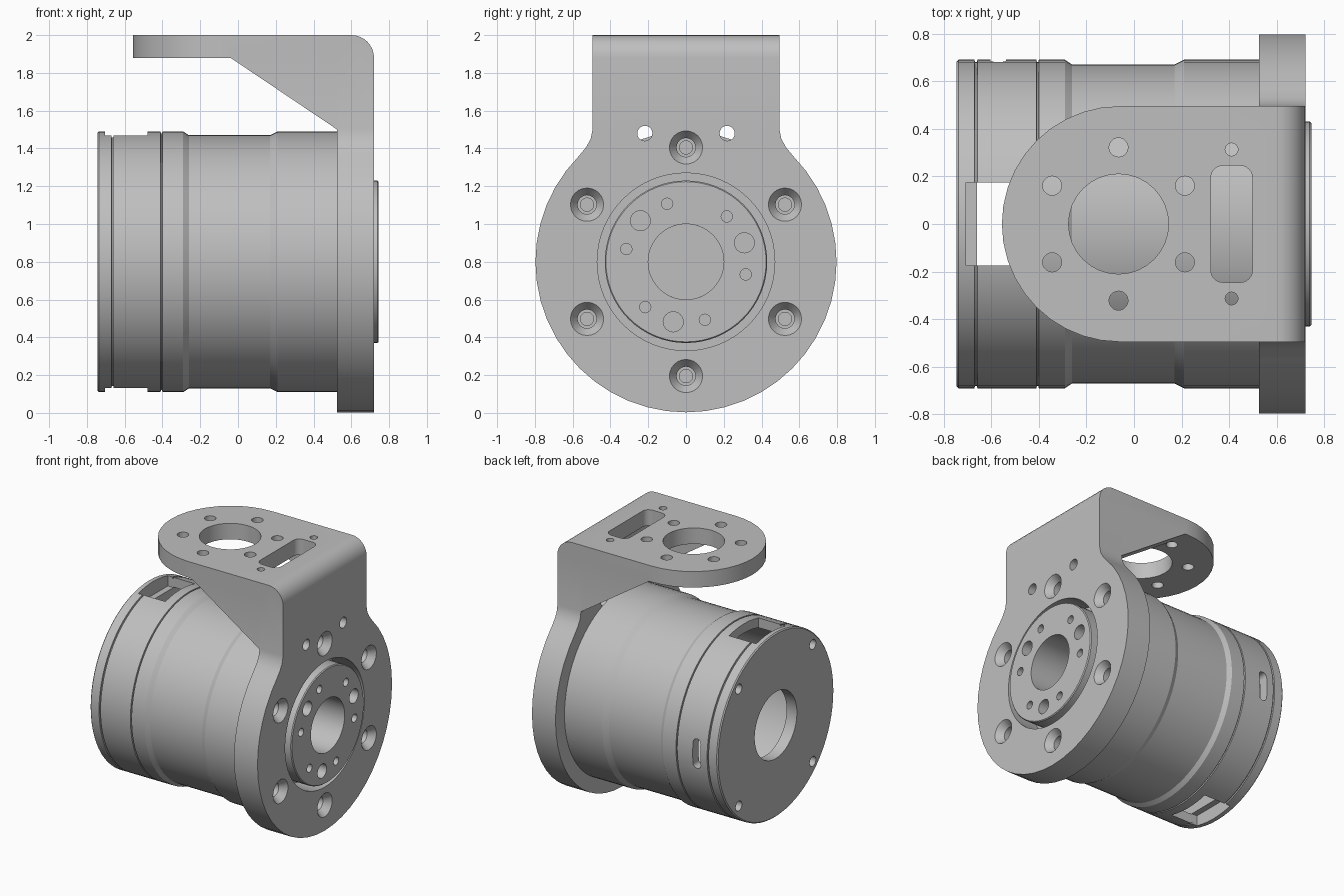
import bpy, bmesh
from math import sin, cos, pi, radians

if "Cube" in bpy.data.objects:
    bpy.data.objects.remove(bpy.data.objects["Cube"], do_unlink=True)

AXIS_Z = 0.8      # height of the motor axis
RIM = 0.797       # mounting plate radius
HALF = 0.495      # half width of the bracket

grey = bpy.data.materials.new("machined grey")
grey.use_nodes = True
grey.diffuse_color = (0.52, 0.52, 0.52, 1)
grey.node_tree.nodes["Principled BSDF"].inputs["Base Color"].default_value = grey.diffuse_color


# ---------- helpers ----------
def circle(u, v, r, n=24):
    return [(u + r * cos(2 * pi * i / n), v + r * sin(2 * pi * i / n)) for i in range(n)]


def polar(r, start, count):
    """Evenly spaced positions around the motor axis, as (y, z)."""
    angles = [radians(start + 360 * i / count) for i in range(count)]
    return [(r * cos(a), AXIS_Z + r * sin(a)) for a in angles]


def rounded_rect(u, v, hu, hv, r, n=6):
    pts = []
    for k, (su, sv) in enumerate([(1, 1), (-1, 1), (-1, -1), (1, -1)]):
        for i in range(n + 1):
            a = pi / 2 * (k + i / n)
            pts.append((u + su * (hu - r) + r * cos(a), v + sv * (hv - r) + r * sin(a)))
    return pts


def prism(bm, pts, axis, lo, hi):
    """Extrude a 2D outline along one axis."""
    place = {"x": lambda u, v, h: (h, u, v),
             "y": lambda u, v, h: (u, h, v),
             "z": lambda u, v, h: (u, v, h)}[axis]
    a, b = [[bm.verts.new(place(u, v, h)) for u, v in pts] for h in (lo, hi)]
    bm.faces.new(a)
    bm.faces.new(b)
    for i in range(len(pts)):
        j = (i + 1) % len(pts)
        bm.faces.new((a[i], a[j], b[j], b[i]))


def lathe(bm, profile, y=0, z=AXIS_Z, n=64, closed=False):
    """Turn an (x, radius) profile around an axis along x."""
    rings = [[bm.verts.new((x, y + cu, z + cv)) for cu, cv in circle(0, 0, r, n)]
             for x, r in profile]
    pairs = list(zip(rings, rings[1:]))
    if closed:
        pairs.append((rings[-1], rings[0]))
    else:
        bm.faces.new(rings[0])
        bm.faces.new(rings[-1])
    for a, b in pairs:
        for i in range(n):
            j = (i + 1) % n
            bm.faces.new((a[i], a[j], b[j], b[i]))


def make(name, bm):
    bmesh.ops.recalc_face_normals(bm, faces=bm.faces[:])
    mesh = bpy.data.meshes.new(name)
    bm.to_mesh(mesh)
    bm.free()
    mesh.materials.append(grey)
    ob = bpy.data.objects.new(name, mesh)
    bpy.context.collection.objects.link(ob)
    return ob


def select(ob):
    bpy.ops.object.select_all(action="DESELECT")
    ob.select_set(True)
    bpy.context.view_layer.objects.active = ob


def combine(ob, bm, operation):
    """Boolean a temporary shape into an object."""
    tool = make("tool", bm)
    tool.hide_render = True
    mod = ob.modifiers.new("boolean", "BOOLEAN")
    mod.operation, mod.solver, mod.object = operation, "EXACT", tool
    select(ob)
    bpy.ops.object.modifier_apply(modifier=mod.name)
    bpy.data.objects.remove(tool, do_unlink=True)


def finish(ob):
    select(ob)
    bpy.ops.object.shade_smooth_by_angle(angle=radians(25))


# ---------- motor body: hollow turned housing ----------
bm = bmesh.new()
lathe(bm, [(0.25, 0.62), (-0.66, 0.62), (-0.66, 0.25), (-0.745, 0.25),
           (-0.745, 0.682), (-0.737, 0.69),
           (-0.67, 0.69), (-0.668, 0.68), (-0.66, 0.68), (-0.658, 0.69),
           (-0.41, 0.69), (-0.408, 0.68), (-0.402, 0.68), (-0.40, 0.69),
           (-0.29, 0.69), (-0.26, 0.67), (0.17, 0.67), (0.21, 0.69),
           (0.525, 0.69), (0.525, 0.2), (0.32, 0.2)], n=72)
body = make("motor_body", bm)

cut = bmesh.new()
window = [(-0.705, -0.175), (-0.48, -0.175), (-0.48, 0.175), (-0.705, 0.175)]
for side in (-1, 1):                                   # top and bottom windows
    prism(cut, window, "z", AXIS_Z + side * 0.59, AXIS_Z + side * 0.75)
prism(cut, rounded_rect(-0.57, AXIS_Z, 0.032, 0.11, 0.03), "y", 0.55, 0.75)   # side slot
for y, z in polar(0.62, 45, 4):                        # end cap screw holes
    prism(cut, circle(y, z, 0.037, 16), "x", -0.8, -0.69)
combine(body, cut, "DIFFERENCE")
finish(body)

# ---------- output flange: raised ring with bolt holes ----------
bm = bmesh.new()
lathe(bm, [(0.52, 0.2), (0.52, 0.43), (0.738, 0.43), (0.745, 0.424), (0.745, 0.2)], closed=True)
flange = make("output_flange", bm)
cut = bmesh.new()
for y, z in polar(0.325, 18, 3):
    prism(cut, circle(y, z, 0.053), "x", 0.62, 0.8)
for y, z in polar(0.323, 48, 6):
    prism(cut, circle(y, z, 0.03, 16), "x", 0.62, 0.8)
combine(flange, cut, "DIFFERENCE")
finish(flange)

# ---------- bracket: round plate blending into a straight neck ----------
arc = [radians(135.4 + 269.2 * i / 36) for i in range(37)]
outline = [(RIM * cos(a), AXIS_Z + RIM * sin(a)) for a in arc]
outline += [(0.53, 1.405), (0.505, 1.45), (HALF, 1.5), (-HALF, 1.5), (-0.505, 1.45), (-0.53, 1.405)]
bm = bmesh.new()
prism(bm, outline, "x", 0.525, 0.72)
bracket = make("mounting_bracket", bm)

# upright and top shelf with a rounded outer corner
corner = [(0.6 + 0.12 * cos(a), 1.88 + 0.12 * sin(a)) for a in [pi / 2 * i / 8 for i in range(9)]]
bm = bmesh.new()
prism(bm, [(0.525, 1.4), (0.72, 1.4)] + corner + [(-0.06, 2.0), (-0.06, 1.88), (0.525, 1.88)],
      "y", -HALF, HALF)
combine(bracket, bm, "UNION")

# round shelf end
bm = bmesh.new()
prism(bm, circle(-0.06, 0, HALF, 40), "z", 1.88, 2.0)
combine(bracket, bm, "UNION")

# side gussets
bm = bmesh.new()
for side in (-1, 1):
    prism(bm, [(0.53, 1.5), (0.53, 1.89), (-0.04, 1.89), (-0.04, 1.88), (0.525, 1.5)],
          "y", side * 0.375, side * HALF)
combine(bracket, bm, "UNION")

# bracket openings
cut = bmesh.new()
prism(cut, circle(0, AXIS_Z, 0.47, 64), "x", 0.4, 0.8)                  # flange opening
for y, z in polar(0.605, 30, 6):                                       # countersunk holes
    lathe(cut, [(0.73, 0.095), (0.72, 0.088), (0.67, 0.05), (0.6, 0.05),
                (0.6, 0.035), (0.54, 0.035)], y, z, 24)
for side in (-1, 1):
    prism(cut, circle(side * 0.218, 1.48, 0.04, 20), "x", 0.4, 0.8)    # neck holes
    prism(cut, circle(0.41, side * 0.313, 0.027, 16), "z", 1.8, 2.1)   # small shelf holes
prism(cut, circle(-0.065, 0, 0.21, 32), "z", 1.8, 2.1)                  # shelf bore
for y, z in polar(0.322, 30, 6):                                       # bore bolt circle
    prism(cut, circle(-0.065 + y, z - AXIS_Z, 0.04, 20), "z", 1.8, 2.1)
prism(cut, rounded_rect(0.41, 0, 0.087, 0.245, 0.05), "z", 1.8, 2.1)    # cable slot
combine(bracket, cut, "DIFFERENCE")
finish(bracket)
